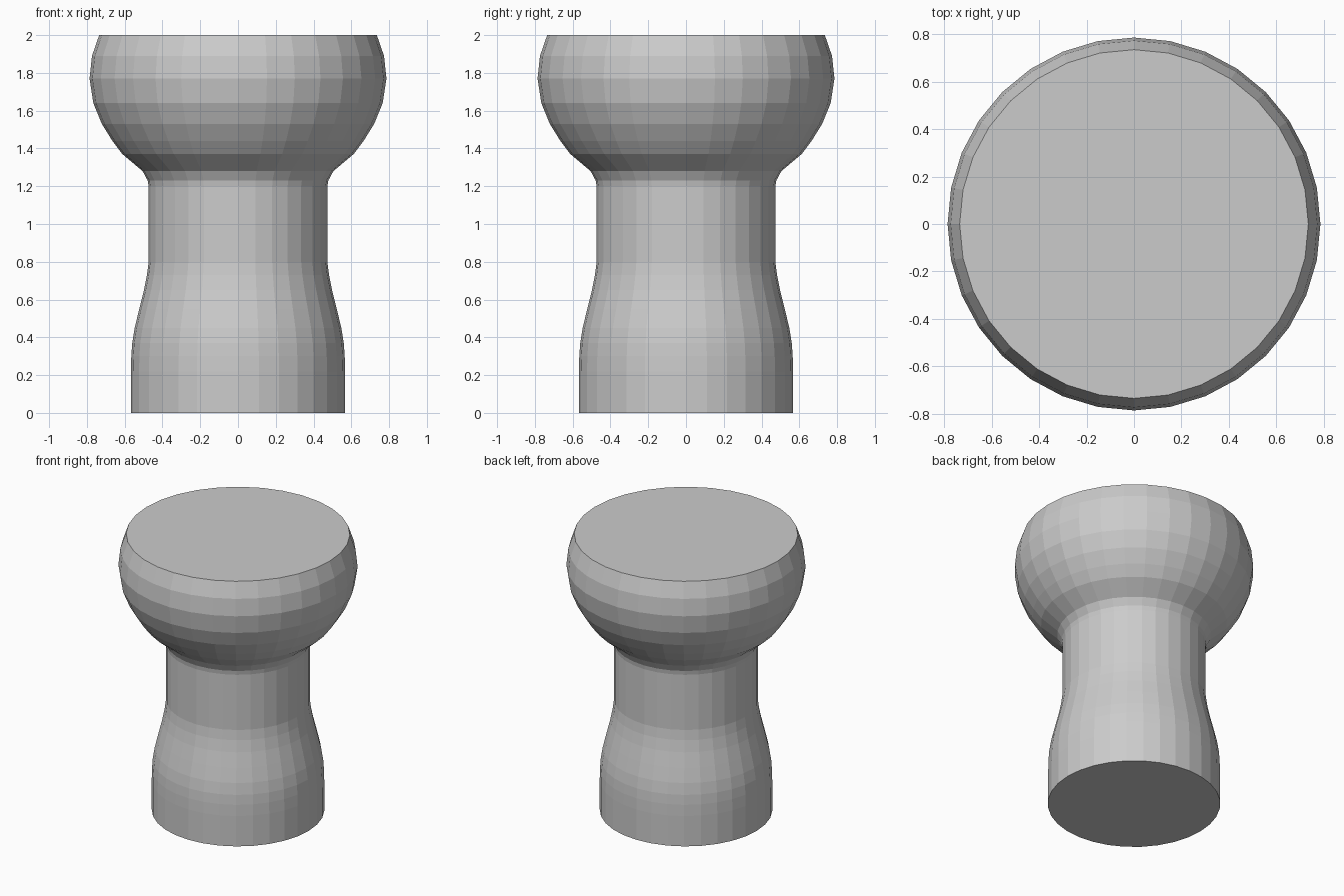
import bpy, bmesh
from math import cos, sin, tau

if "Cube" in bpy.data.objects:
    bpy.data.objects.remove(bpy.data.objects["Cube"])

SIDES = 32

# Profile (radius, height): base, tapering neck, bulging head
PROFILE = [
    (0.567, 0.0), (0.567, 0.22), (0.565, 0.30), (0.56, 0.37), (0.547, 0.45),
    (0.523, 0.55), (0.498, 0.65), (0.482, 0.73), (0.473, 0.80), (0.473, 1.20),
    (0.478, 1.23), (0.505, 1.28), (0.612, 1.37), (0.665, 1.44), (0.721, 1.53),
    (0.766, 1.64), (0.786, 1.77), (0.773, 1.89), (0.735, 2.0),
]


def lathe(name, profile):
    bm = bmesh.new()
    rings = [[bm.verts.new((r * cos(tau * i / SIDES), r * sin(tau * i / SIDES), z))
              for i in range(SIDES)] for r, z in profile]
    for a, b in zip(rings, rings[1:]):
        for i in range(SIDES):
            j = (i + 1) % SIDES
            bm.faces.new((a[i], a[j], b[j], b[i]))
    # Flat caps
    bm.faces.new(rings[0][::-1])
    bm.faces.new(rings[-1])
    mesh = bpy.data.meshes.new(name)
    bm.to_mesh(mesh)
    bm.free()
    obj = bpy.data.objects.new(name, mesh)
    bpy.context.collection.objects.link(obj)
    return obj


# Turned pedestal body
lathe("turned_pedestal", PROFILE)
